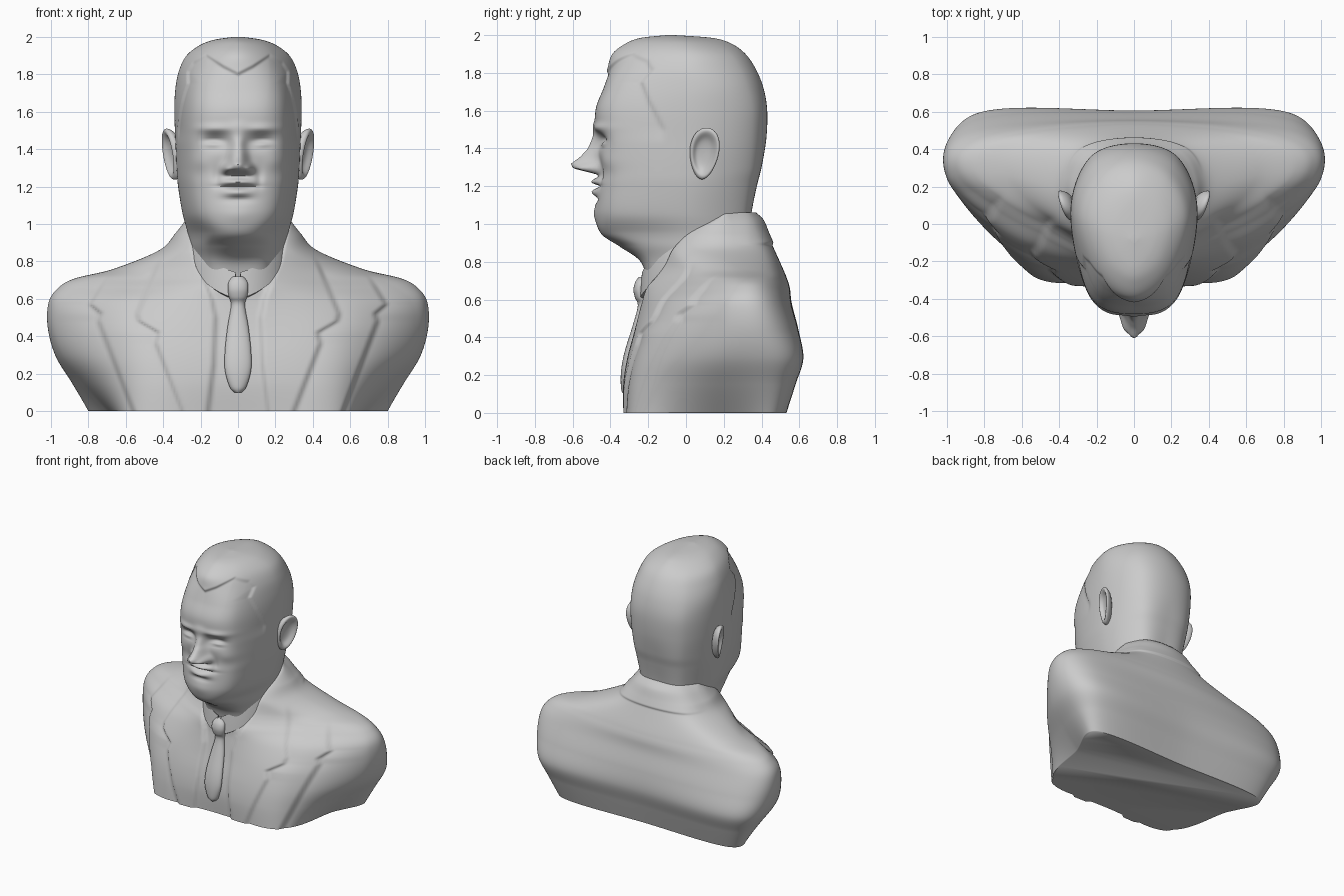
import bpy, bmesh
from math import sin, cos, pi, exp


def smooth(t):
    t = max(0.0, min(1.0, t))
    return t * t * (3 - 2 * t)


def lerp(table, t):
    if t <= table[0][0]:
        return table[0][1]
    for (a, va), (b, vb) in zip(table, table[1:]):
        if t <= b:
            return va + (vb - va) * (t - a) / (b - a)
    return table[-1][1]


def spline(p0, p1, p2, p3, t):
    return [0.5 * (2 * b + (c - a) * t + (2 * a - 5 * b + 4 * c - d) * t * t
            + (3 * b - a - 3 * c + d) * t ** 3) for a, b, c, d in zip(p0, p1, p2, p3)]


def surface(name, rings, closed=True, angle=1.0):
    """Skin a list of equally long point rings."""
    n = len(rings[0])
    faces = []
    for i in range(len(rings) - 1):
        for j in range(n if closed else n - 1):
            k = (j + 1) % n
            faces.append((i * n + j, i * n + k, (i + 1) * n + k, (i + 1) * n + j))
    if closed:
        faces.append(tuple(range(n))[::-1])
        faces.append(tuple(range((len(rings) - 1) * n, len(rings) * n)))
    mesh = bpy.data.meshes.new(name)
    mesh.from_pydata([p for r in rings for p in r], [], faces)
    bm = bmesh.new()
    bm.from_mesh(mesh)
    bmesh.ops.recalc_face_normals(bm, faces=bm.faces)
    bm.to_mesh(mesh)
    bm.free()
    ob = bpy.data.objects.new(name, mesh)
    bpy.context.collection.objects.link(ob)
    bpy.ops.object.select_all(action='DESELECT')
    ob.select_set(True)
    bpy.context.view_layer.objects.active = ob
    bpy.ops.object.shade_smooth_by_angle(angle=angle)
    return ob


def smooth_rows(rows, m):
    out = []
    for i in range(len(rows) - 1):
        quad = [rows[max(0, min(len(rows) - 1, i + d))] for d in (-1, 0, 1, 2)]
        out += [spline(*quad, j / m) for j in range(m)]
    return out + [list(rows[-1])]


def loft(name, rows, seg, m, deform):
    """Rows: z, front y, front corner x y, side x y, back corner x y, back y."""
    rings = []
    for z, f, cx, cy, w, sy, bx, by, k in smooth_rows(rows, m):
        p = [(0, f), (cx, cy), (w, sy), (bx, by), (0, k), (-bx, by), (-w, sy), (-cx, cy)]
        ring = []
        for i in range(8):
            for j in range(seg):
                x, y = spline(p[i - 1], p[i], p[(i + 1) % 8], p[(i + 2) % 8], j / seg)
                ring.append(deform(x, y, z))
        rings.append(ring)
    return surface(name, rings, angle=1.2)


# Head and neck: skull sections, then face relief and hairline
HEAD = [
    (.68, -.20, .15, -.16, .24, .08, .17, .27, .33),
    (.80, -.24, .16, -.19, .25, .08, .18, .28, .33),
    (.88, -.35, .17, -.25, .26, .06, .18, .28, .335),
    (.95, -.45, .16, -.35, .268, .03, .18, .29, .34),
    (1.05, -.475, .205, -.38, .295, .02, .19, .30, .345),
    (1.20, -.47, .23, -.37, .32, .03, .21, .32, .375),
    (1.30, -.46, .24, -.36, .328, .04, .22, .34, .40),
    (1.45, -.475, .24, -.38, .335, .05, .235, .35, .425),
    (1.60, -.483, .235, -.385, .34, .05, .24, .35, .43),
    (1.72, -.445, .225, -.35, .335, .05, .235, .325, .41),
    (1.82, -.417, .205, -.31, .315, .03, .215, .285, .37),
    (1.90, -.39, .18, -.27, .275, .02, .185, .235, .315),
    (1.955, -.32, .14, -.22, .205, -.01, .14, .155, .24),
    (1.985, -.24, .085, -.17, .125, -.05, .09, .06, .14),
    (2.0, -.1, .015, -.09, .02, -.08, .015, -.07, -.06)]
NOSE = [(1.26, 0), (1.275, .06), (1.295, .14), (1.32, .148), (1.355, .095),
        (1.40, .05), (1.46, .02), (1.51, 0)]
NOSE_W = [(1.28, .058), (1.42, .038), (1.5, .045)]
HAIR_Z = [(0, 1.80), (.08, 1.84), (.17, 1.90), (.24, 1.86), (.30, 1.77)]
HAIR_Y = [(1.5, -.12), (1.65, -.2), (1.75, -.24), (1.85, -.15)]
# Face bumps: x, z, spread x, spread z, height
BUMPS = [(.13, 1.51, .09, .022, .016), (.12, 1.44, .07, .04, -.042),
         (.13, 1.425, .045, .02, .022), (.13, 1.445, .05, .006, -.008),
         (.13, 1.405, .045, .005, -.006), (.20, 1.33, .06, .05, .012),
         (0, 1.515, .05, .03, .012), (.058, 1.295, .024, .024, .055),
         (0, 1.225, .08, .018, .034), (0, 1.20, .09, .008, -.026),
         (0, 1.168, .07, .02, .028), (0, 1.13, .07, .016, -.012),
         (0, 1.05, .09, .05, .012), (.115, 1.25, .02, .05, -.01)]


def face(x, y, z):
    ax = abs(x)
    if y < 0:
        d = min(lerp(HAIR_Z, ax) - z, lerp(HAIR_Y, z) - y)
        dip = .02 * smooth(d / .03 + .5) * exp(-max(d, 0) / .12) * smooth((z - 1.42) / .1)
        x, y = x * (1 - dip * 1.5), y * (1 - dip * 2)
    if y < -.1 and .85 < z < 1.6:
        push = lerp(NOSE, z) * exp(-(ax / lerp(NOSE_W, z)) ** 2.5)
        for bx, bz, sx, sz, h in BUMPS:
            push += h * exp(-((ax - bx) / sx) ** 2 - ((z - bz) / sz) ** 2)
        y -= push
    return (x, y, z)


loft("head", HEAD, 30, 14, face)

# Coat bust: shoulder sections, with stepped shirt opening and two lapel layers
COAT = [
    (0, -.325, .55, -.275, .695, .18, .755, .50, .52),
    (.15, -.33, .555, -.265, .825, .18, .81, .545, .565),
    (.29, -.31, .565, -.24, .935, .2, .855, .585, .605),
    (.44, -.272, .575, -.19, .99, .23, .865, .55, .593),
    (.58, -.245, .58, -.11, .99, .24, .855, .50, .56),
    (.66, -.24, .56, -.03, .945, .27, .79, .475, .55),
    (.71, -.215, .52, .01, .86, .28, .70, .46, .535),
    (.76, -.185, .42, -.01, .66, .26, .54, .45, .515),
    (.86, -.12, .29, -.05, .42, .19, .33, .41, .47),
    (.95, -.03, .25, .0, .335, .18, .25, .37, .43),
    (1.02, .06, .2, .07, .28, .18, .20, .345, .40),
    (1.06, .12, .15, .12, .245, .18, .17, .32, .36)]
OPENING = [(0, .16), (.25, .13), (.5, .12), (.6, .14), (.8, .22), (1, .27)]
INNER_LAPEL = [(0, .30), (.36, .44), (.42, .425), (.48, .53), (.52, .54), (.85, .40)]
OUTER_LAPEL = [(0, .56), (.48, .745), (.52, .73), (.57, .79), (.75, .68)]


def lapel_step(ax, edge, depth):
    d = ax - edge
    return depth * smooth(d / .035 + .5) * exp(-max(d, 0) / .12)


def tailoring(x, y, z):
    ax = abs(x)
    if y < .25:
        fade = smooth((.25 - y) / .1)
        dip = lapel_step(ax, lerp(INNER_LAPEL, z), .022) * smooth((.86 - z) / .15)
        dip += lapel_step(ax, lerp(OUTER_LAPEL, z), .028) * smooth((.75 - z) / .12)
        dip += .024 * smooth((lerp(OPENING, z) - ax) / .035 + .5)
        y += dip * fade
    else:
        # turned-down collar at the nape
        y += .012 * smooth((z - .885) / .02) * smooth((y - .25) / .08)
    return (x, y, z)


loft("coat_bust", COAT, 40, 14, tailoring)

# Ear: cupped disc with raised rim, mirrored to the other side
EAR = [(.05, -.012), (.35, -.010), (.58, -.002), (.74, .016), (.88, .024),
       (1.0, .012), (.97, -.012), (.7, -.05)]
rings = []
for r, h in EAR:
    ring = []
    for i in range(32):
        u, v = r * cos(i * pi / 16), r * sin(i * pi / 16)
        ring.append((.354 + h + .03 * u + .022 * v,
                     .097 + .079 * u * (1 + .2 * v) + .012 * v, 1.373 + .14 * v))
    rings.append(ring)
ears = surface("ears", rings, angle=3.0)
ears.modifiers.new("other_side", 'MIRROR')
sub = ears.modifiers.new("round", 'SUBSURF')
sub.levels = sub.render_levels = 2

# Shirt collar: folded band tilted round the neck, open at the throat
rings = []
for off, dz in [(-.012, -.05), (0, 0), (.008, .003), (.016, -.04), (.022, -.09), (.005, -.095)]:
    ring = []
    for i in range(81):
        a = (i / 40 - 1) * pi * .985 + pi
        wing = 1 + .5 * exp(-((1 - abs(cos(a / 2))) / .1) ** 2)
        ring.append(((.256 + off) * sin(a), .06 - (.285 + off) * cos(a),
                     .735 + .32 * ((1 - cos(a)) / 2) ** .65 + dz * wing))
    rings.append(ring)
surface("shirt_collar", rings, closed=False, angle=1.2)

# Necktie with knot: z, half width, centre y
TIE = [(.10, .02, -.302), (.13, .045, -.314), (.22, .07, -.314), (.32, .07, -.296),
       (.45, .056, -.256), (.54, .04, -.230), (.58, .038, -.226), (.61, .048, -.240),
       (.65, .054, -.248), (.69, .05, -.240), (.72, .03, -.220)]
surface("necktie", [[(w * cos(i * pi / 16), y + .03 * sin(i * pi / 16), z) for i in range(32)]
                    for z, w, y in smooth_rows(TIE, 5)])
